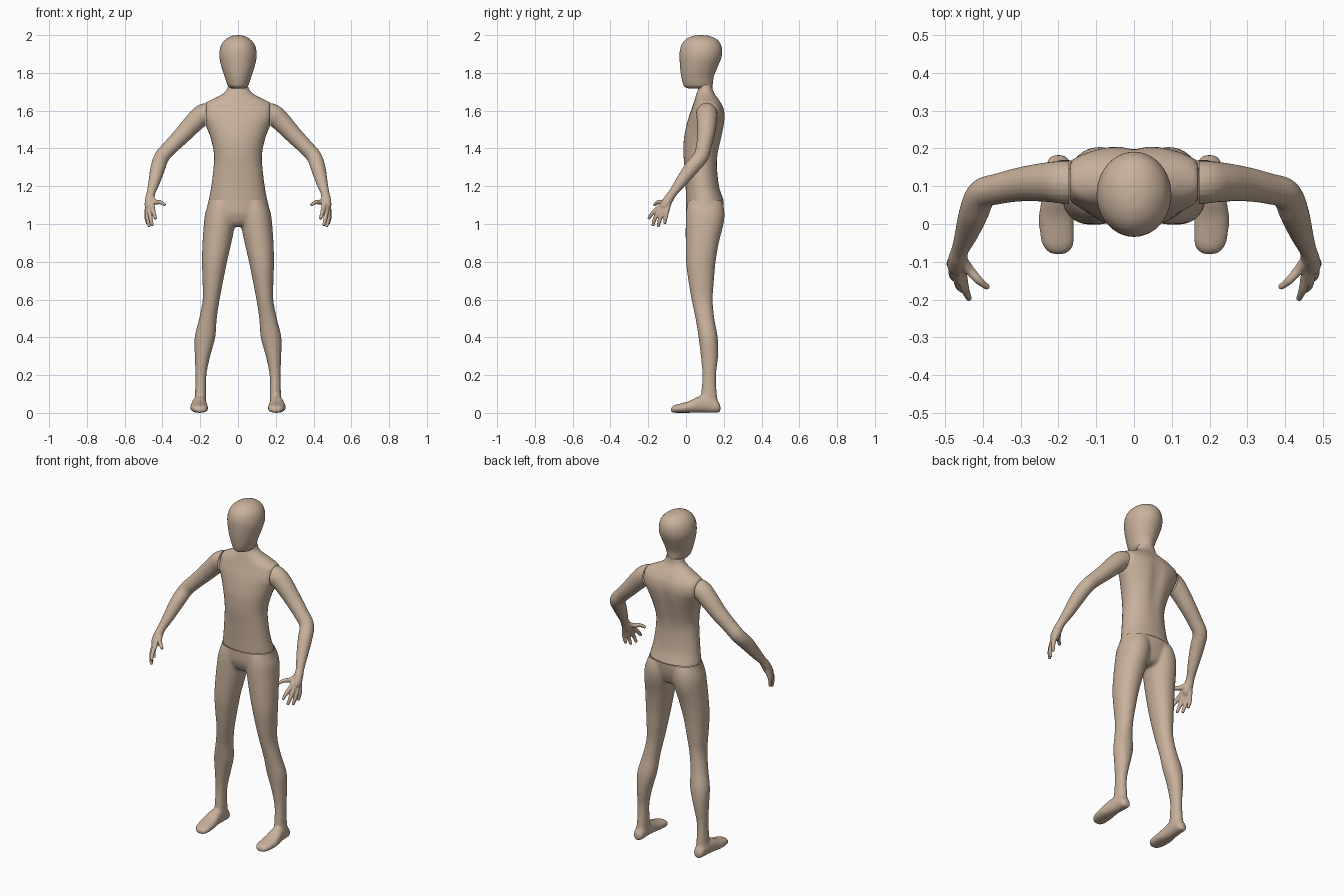
import bpy, bmesh, math
from mathutils import Vector, Matrix

if "Cube" in bpy.data.objects:
    bpy.data.objects.remove(bpy.data.objects["Cube"])

SEG = 40
skin_mat = bpy.data.materials.new("tan")
skin_mat.diffuse_color = (0.58, 0.44, 0.33, 1)
skin_mat.use_nodes = True
skin_mat.node_tree.nodes["Principled BSDF"].inputs["Base Color"].default_value = skin_mat.diffuse_color


def spline(rows, steps=6):
    """Catmull-Rom interpolation through rows of numbers."""
    rows = [Vector(r) for r in rows]
    p = [2 * rows[0] - rows[1]] + rows + [2 * rows[-1] - rows[-2]]
    out = []
    for i in range(1, len(p) - 2):
        a, b, c, d = p[i - 1:i + 3]
        for s in range(steps):
            t = s / steps
            out.append(0.5 * (2 * b + (c - a) * t + (2 * a - 5 * b + 4 * c - d) * t * t
                              + (3 * b - a - 3 * c + d) * t ** 3))
    return out + [rows[-1]]


def skin(bm, rings):
    """Bridge a list of point rings and cap both ends."""
    vs = [[bm.verts.new(co) for co in r] for r in rings]
    for a, b in zip(vs, vs[1:]):
        for i in range(len(a)):
            j = (i + 1) % len(a)
            bm.faces.new((a[i], a[j], b[j], b[i]))
    bm.faces.new(vs[0][::-1])
    bm.faces.new(vs[-1])


def circle(power, n=SEG):
    for k in range(n):
        a = 2 * math.pi * k / n
        c, s = math.cos(a), math.sin(a)
        yield (math.copysign(abs(c) ** (2 / power), c),
               math.copysign(abs(s) ** (2 / power), s))


def loft_z(bm, rows, power=2.0, side=1):
    """Rows: z, x min, x max, y min, y max."""
    skin(bm, [[Vector((side * ((x0 + x1) / 2 + (x1 - x0) / 2 * c),
                       (y0 + y1) / 2 + (y1 - y0) / 2 * s, z)) for c, s in circle(power)]
              for z, x0, x1, y0, y1 in spline(rows)])


def loft_y(bm, rows, power=2.4, side=1):
    """Rows: y, centre x, half width, height above the ground."""
    skin(bm, [[Vector((side * (x + w * c), y, h / 2 + h / 2 * s)) for c, s in circle(power)]
              for y, x, w, h in spline(rows)])


def tube(bm, rows):
    """Rows: x, y, z, radius."""
    rows = spline(rows)
    pts = [Vector(r[:3]) for r in rows]
    u, rings = Vector((0, 1, 0)), []
    for i, p in enumerate(pts):
        t = (pts[min(i + 1, len(pts) - 1)] - pts[max(i - 1, 0)]).normalized()
        u = (u - t * u.dot(t)).normalized()
        v = t.cross(u)
        rings.append([p + rows[i][3] * (u * c + v * s) for c, s in circle(2, 20)])
    skin(bm, rings)


def make(name, bm, voxel=0, cut=None, soften=6):
    """Turn a bmesh into an object, optionally fused by voxels and trimmed by a plane."""
    bmesh.ops.recalc_face_normals(bm, faces=bm.faces)
    me = bpy.data.meshes.new(name)
    bm.to_mesh(me)
    bm.free()
    ob = bpy.data.objects.new(name, me)
    bpy.context.collection.objects.link(ob)
    if voxel:
        m = ob.modifiers.new("fuse", 'REMESH')
        m.mode, m.voxel_size = 'VOXEL', voxel
        m = ob.modifiers.new("soften", 'SMOOTH')
        m.factor, m.iterations = 0.5, soften
        me = bpy.data.meshes.new_from_object(ob.evaluated_get(bpy.context.evaluated_depsgraph_get()))
        me.name = name
        ob.modifiers.clear()
        ob.data = me
    if cut:
        b = bmesh.new()
        b.from_mesh(me)
        bmesh.ops.bisect_plane(b, geom=b.verts[:] + b.edges[:] + b.faces[:],
                               plane_co=cut[0], plane_no=cut[1], clear_outer=True)
        b.to_mesh(me)
        b.free()
    me.materials.clear()
    me.materials.append(skin_mat)
    me.shade_smooth()
    me.set_sharp_from_angle(angle=math.radians(50))
    return ob


# Head: smooth egg narrowing to the jaw, rounded under the chin
bm = bmesh.new()
loft_z(bm, [(z, -w, w, a, b) for z, w, a, b in [
    (1.718, .034, .012, .125), (1.724, .045, -.003, .136), (1.737, .056, -.014, .141),
    (1.78, .071, -.025, .147), (1.83, .087, -.031, .167), (1.88, .098, -.034, .187),
    (1.92, .097, -.032, .191), (1.955, .085, -.02, .182), (1.98, .062, .004, .16),
    (1.995, .034, .036, .124), (2.0, .006, .07, .085)]])
make("head", bm)

# Torso: neck to waist, flattened at the shoulder seams, with a spine groove
bm = bmesh.new()
loft_z(bm, [(z, -w, w, a, b) for z, w, a, b in [
    (1.128, .154, .0, .198), (1.2, .141, -.002, .175), (1.3, .129, -.008, .166),
    (1.37, .127, -.013, .172), (1.45, .143, -.011, .19), (1.52, .17, .002, .204),
    (1.57, .197, .016, .208), (1.61, .197, .03, .202), (1.64, .174, .04, .188),
    (1.665, .125, .048, .172), (1.688, .082, .055, .155), (1.71, .06, .063, .144),
    (1.735, .052, .066, .139)]], 2.1)
for v in bm.verts:
    v.co.x = max(-.169, min(.169, v.co.x))
    if v.co.y > .1:
        v.co.y -= .014 * math.exp(-(v.co.x / .03) ** 2) * math.exp(-((v.co.z - 1.5) / .15) ** 2)
make("torso", bm)

# Hips, legs and feet fused into one part
bm = bmesh.new()
loft_z(bm, [(.985, -.03, .03, .06, .14), (1.0, -.08, .08, .025, .168), (1.05, -.165, .165, .003, .188),
            (1.09, -.164, .164, .0, .196), (1.13, -.156, .156, .0, .199), (1.2, -.148, .148, .0, .19)], 2.1)
for s in (-1, 1):
    loft_z(bm, [(1.17, .02, .13, .03, .165), (1.11, .012, .155, .008, .195), (1.06, .008, .173, .0, .204),
                (1.0, .015, .181, -.002, .199),
                (.9, .035, .188, -.002, .174), (.8, .058, .191, .0, .157), (.7, .078, .188, .012, .148),
                (.6, .097, .187, .029, .142), (.5, .112, .206, .05, .15), (.4, .12, .23, .066, .168),
                (.3, .147, .229, .078, .17), (.2, .167, .226, .086, .16), (.1, .168, .228, .079, .164),
                (.04, .168, .232, .07, .174)], 2.1, s)
    loft_y(bm, [(-.081, .2, .016, .024), (-.074, .2, .03, .034), (-.055, .201, .043, .043),
                (-.02, .204, .047, .052), (.02, .206, .047, .064), (.07, .205, .039, .088),
                (.12, .202, .034, .088), (.16, .2, .032, .07), (.175, .2, .026, .055),
                (.183, .2, .015, .04)], 2.2, s)
make("legs", bm, .006, ((0, 0, 1.126), (0, 0, 1)), 24)

# Arm with hand: limb, thumb and four fingers running out of the wrist
bm = bmesh.new()
tube(bm, [(.12, .11, 1.586, .057), (.18, .11, 1.58, .057), (.225, .111, 1.545, .053),
          (.292, .106, 1.474, .046), (.355, .094, 1.41, .041), (.402, .079, 1.357, .04),
          (.424, .03, 1.298, .039), (.443, -.025, 1.225, .031), (.46, -.068, 1.167, .023),
          (.466, -.09, 1.135, .025), (.469, -.113, 1.095, .025), (.469, -.125, 1.075, .012)])
wrist = (.464, -.085, 1.14, .017)
for k, m, t in [
    ((.454, -.14, 1.09), (.446, -.175, 1.06), (.436, -.199, 1.027)),
    ((.467, -.135, 1.077), (.463, -.163, 1.032), (.453, -.176, .99)),
    ((.477, -.12, 1.07), (.478, -.138, 1.025), (.469, -.148, .984)),
    ((.481, -.1, 1.075), (.485, -.107, 1.038), (.479, -.113, 1.001)),
    ((.437, -.12, 1.117), (.411, -.149, 1.115), (.386, -.169, 1.1))]:
    tube(bm, [wrist, (*k, .0135), (*m, .011), (*t, .008)])
right = make("right_arm", bm, .0035, ((.172, 0, 0), (-1, 0, 0)))

# Mirrored arm
left = right.copy()
left.name = "left_arm"
left.data = right.data.copy()
left.data.transform(Matrix.Scale(-1, 4, (1, 0, 0)))
left.data.flip_normals()
bpy.context.collection.objects.link(left)
